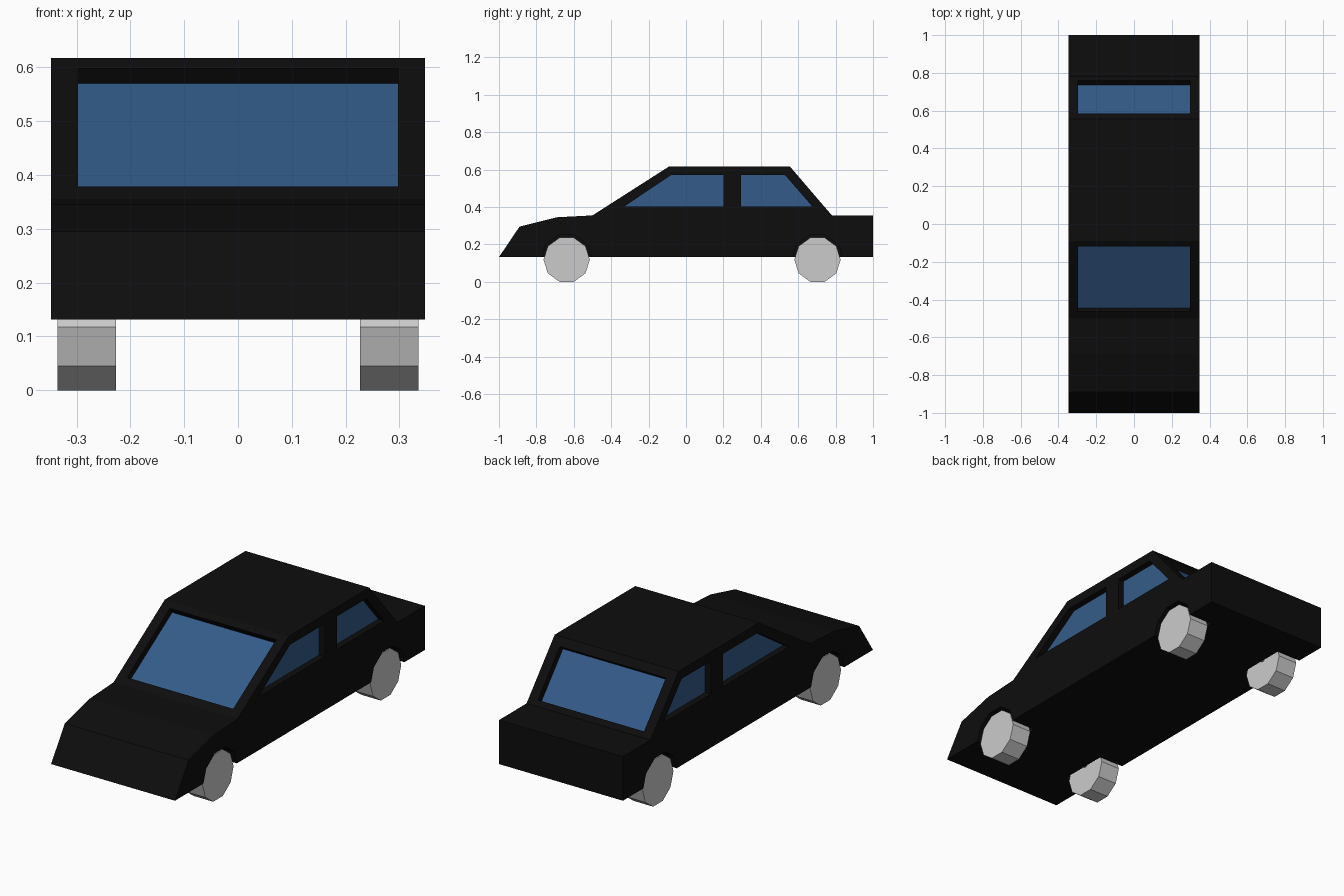
import bpy, bmesh, math
from mathutils import Vector

if "Cube" in bpy.data.objects:
    bpy.data.objects.remove(bpy.data.objects["Cube"])

HALF_W = 0.347   # half body width
DEPTH = 0.033    # how far the glass sits below the body skin


def material(name, rgb):
    m = bpy.data.materials.new(name)
    m.diffuse_color = (*rgb, 1)
    m.use_nodes = True
    m.node_tree.nodes["Principled BSDF"].inputs["Base Color"].default_value = m.diffuse_color
    return m


black = material("black_paint", (0.004, 0.004, 0.004))
blue = material("blue_glass", (0.034, 0.105, 0.25))


def prism(name, points, sweep, mat=None):
    """Closed solid: a flat polygon swept along a vector."""
    bm = bmesh.new()
    face = bm.faces.new([bm.verts.new(p) for p in points])
    out = bmesh.ops.extrude_face_region(bm, geom=[face], use_keep_orig=True)
    verts = [v for v in out["geom"] if isinstance(v, bmesh.types.BMVert)]
    bmesh.ops.translate(bm, verts=verts, vec=sweep)
    bmesh.ops.recalc_face_normals(bm, faces=bm.faces)
    mesh = bpy.data.meshes.new(name)
    bm.to_mesh(mesh)
    bm.free()
    ob = bpy.data.objects.new(name, mesh)
    bpy.context.collection.objects.link(ob)
    if mat:
        mesh.materials.append(mat)
    return ob


def cut(ob, cutter):
    cutter.hide_render = True
    mod = ob.modifiers.new("cut", 'BOOLEAN')
    mod.operation, mod.solver, mod.object = 'DIFFERENCE', 'EXACT', cutter
    bpy.context.view_layer.objects.active = ob
    bpy.ops.object.modifier_apply(modifier=mod.name)
    bpy.data.objects.remove(cutter)


def decagon(x, y, z, r):
    return [Vector((x, y + r * math.cos(i * math.tau / 10),
                    z + r * math.sin(i * math.tau / 10))) for i in range(10)]


# Body: side profile (y, z) swept across the width
profile = [(-1, .132), (-.89, .295), (-.69, .345), (-.5, .355), (-.09, .617),
           (.555, .617), (.78, .355), (1, .355), (1, .132)]
body = prism("car_body", [(-HALF_W, y, z) for y, z in profile],
             (2 * HALF_W, 0, 0), black)


def window(name, points, normal):
    """Cut a recess into the body and lay a glass pane in it."""
    n = Vector(normal).normalized()
    pts = [Vector(p) for p in points]
    cut(body, prism("cutter", [p + n * .05 for p in pts], -n * (.05 + DEPTH + .001)))
    prism(name, [p - n * DEPTH for p in pts], -n * .004, blue)


def cross_window(name, a, b, normal):
    """Full-width window between two (y, z) points."""
    window(name, [(-.297, *a), (.297, *a), (.297, *b), (-.297, *b)], normal)


# Windscreen and rear window
cross_window("windscreen", (-.463, .379), (-.12, .598), (0, -.262, .41))
cross_window("rear_window", (.585, .582), (.76, .378), (0, .262, .225))

# Side windows, wheel arches and wheels on both sides
side_windows = {
    "front": [(-.33, .403), (-.08, .57), (.2, .57), (.2, .403)],
    "rear": [(.295, .57), (.53, .57), (.675, .403), (.295, .403)],
}
for side, s in (("left", -1), ("right", 1)):
    for end, pts in side_windows.items():
        window(f"{end}_{side}_side_window", [(s * HALF_W, y, z) for y, z in pts], (s, 0, 0))
    for end, y in (("front", -.638), ("rear", .703)):
        cut(body, prism("cutter", decagon(s * .21, y, .118, .138), (s * .2, 0, 0)))
        prism(f"{end}_{side}_wheel", decagon(s * .227, y, .118, .124), (s * .108, 0, 0))
    # Axle stubs hidden behind the wheels
    for end, y in (("front", -.638), ("rear", .703)):
        prism(f"{end}_{side}_axle", decagon(s * .2, y, .16, .02), (s * .04, 0, 0))
